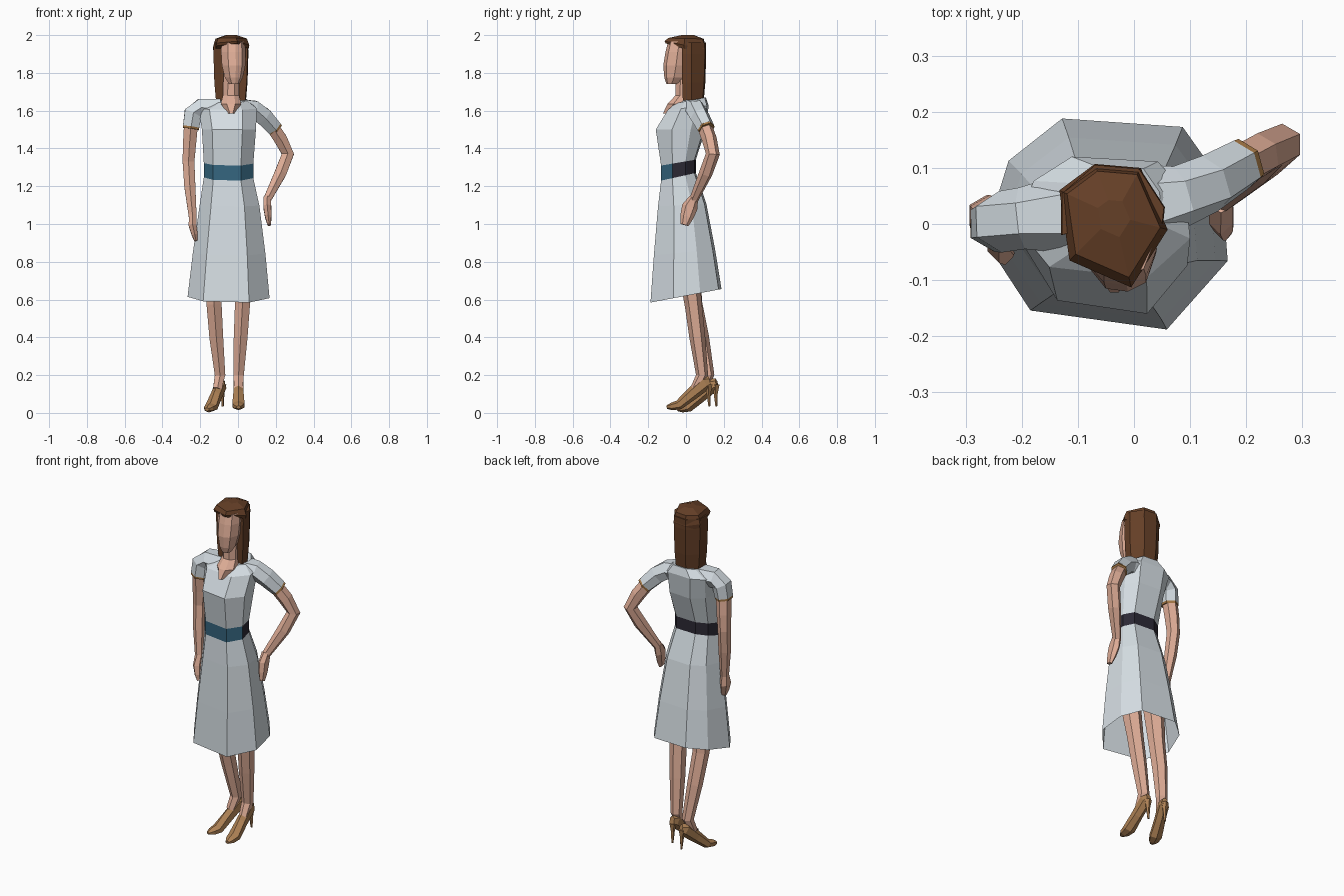
import bpy, bmesh, math
from mathutils import Vector, Matrix

if "Cube" in bpy.data.objects:
    bpy.data.objects.remove(bpy.data.objects["Cube"])


def mat(name, rgb):
    m = bpy.data.materials.new(name)
    m.diffuse_color = (*rgb, 1)
    m.use_nodes = True
    m.node_tree.nodes["Principled BSDF"].inputs["Base Color"].default_value = m.diffuse_color
    return m


SKIN = mat("skin", (.74, .42, .31))
DRESS = mat("pale_grey_fabric", (.66, .72, .76))
HAIR = mat("brown_hair", (.13, .05, .02))
SHOE = mat("tan_leather", (.42, .22, .09))
BLUE = mat("blue_belt", (.035, .13, .21))
DARK = mat("dark_belt", (.025, .022, .035))
TRIM = mat("ochre_trim", (.38, .19, .06))


def loft(name, rings, mats, caps=(True, True), rule=None):
    """Skin a list of equal-length rings of points."""
    bm = bmesh.new()
    vs = [[bm.verts.new(p) for p in r] for r in rings]
    n = len(vs[0])
    for a, b in zip(vs, vs[1:]):
        for i in range(n):
            j = (i + 1) % n
            bm.faces.new((a[i], a[j], b[j], b[i]))
    for on, r in zip(caps, (vs[0], vs[-1])):
        if on:
            bm.faces.new(r)
    bmesh.ops.recalc_face_normals(bm, faces=bm.faces)
    if rule:
        for f in bm.faces:
            f.material_index = rule(f)
    me = bpy.data.meshes.new(name)
    bm.to_mesh(me)
    bm.free()
    for m in mats:
        me.materials.append(m)
    ob = bpy.data.objects.new(name, me)
    bpy.context.collection.objects.link(ob)
    return ob


def tube(name, pts, m, n=6, ref=(0, 1, 0), caps=(True, True)):
    """Limb along points (x, y, z, radius across, radius along ref)."""
    rings = []
    P = [Vector(p[:3]) for p in pts]
    for i, p in enumerate(pts):
        t = (P[min(i + 1, len(P) - 1)] - P[max(i - 1, 0)]).normalized()
        v = Vector(ref)
        v = (v - t * v.dot(t)).normalized()
        u = v.cross(t)
        ru, rv = p[3], p[-1]
        rings.append([P[i] + u * ru * math.cos(a) + v * rv * math.sin(a)
                      for a in (2 * math.pi * (k + .5) / n for k in range(n))])
    return loft(name, rings, [m], caps)


def plan(pattern, cx, cy, rx, ry, z, tilt=0):
    return [(cx + rx * x, cy + ry * y, z + tilt * ry * y) for x, y in pattern]


# dress: one eight-sided outline scaled from hem to neckline, belt coloured by rule
BODY = [(-.62, -.82), (.5, -1), (1, -.35), (.95, .4), (.63, .92), (-.36, 1), (-.8, .6), (-1, -.15)]
sections = [(-.05, 0, .217, .188, .62, .19), (-.047, -.008, .192, .162, .85, .1),
            (-.045, -.02, .158, .128, 1.1, .05), (-.05, -.04, .131, .092, 1.25, .22),
            (-.05, -.04, .131, .092, 1.325, .17), (-.048, -.028, .143, .132, 1.5, 0),
            (-.055, .012, .155, .108, 1.615, .1), (-.04, .025, .09, .08, 1.655, .2)]


def belt_rule(f):
    if 1.24 < f.calc_center_median().z < 1.33:
        return 1 if f.normal.y < -.25 else 2
    return 0


loft("dress", [plan(BODY, *s) for s in sections], [DRESS, BLUE, DARK], (False, True), belt_rule)

# sleeves and their trim bands
sleeves = {
    "left": [(-.10, .02, 1.61, .06, .075), (-.2, .01, 1.615, .055), (-.238, .004, 1.585, .055),
             (-.248, 0, 1.515, .05)],
    "right": [(.0, .03, 1.61, .06, .08), (.085, .05, 1.605, .055), (.135, .072, 1.57, .053),
              (.19, .105, 1.51, .047)]}
for side, pts in sleeves.items():
    tube(side + "_sleeve", pts, DRESS)
    a, b = Vector(pts[-2][:3]), Vector(pts[-1][:3])
    d = (b - a).normalized()
    r = pts[-1][3]
    tube(side + "_sleeve_trim", [(*(b - d * .004), r), (*(b + d * .012), r * .97)], TRIM)

# bare arms with hands
tube("left_arm", [(-.247, 0, 1.55, .043), (-.257, .012, 1.42, .04), (-.262, .016, 1.33, .036),
                  (-.255, .002, 1.2, .034), (-.24, -.018, 1.04, .024)], SKIN)
tube("left_hand", [(-.24, -.018, 1.05, .023), (-.24, -.028, .99, .024, .042),
                   (-.228, -.04, .94, .018, .034), (-.222, -.045, .91, .01, .02)], SKIN)
tube("right_arm", [(.165, .09, 1.54, .04), (.225, .123, 1.45, .04), (.264, .142, 1.37, .037),
                   (.225, .105, 1.27, .036), (.155, .042, 1.13, .024)], SKIN)
tube("right_hand", [(.155, .042, 1.14, .024), (.155, .02, 1.09, .024, .042),
                    (.16, .005, 1.04, .02, .036), (.165, -.008, .995, .01, .022)], SKIN)

# legs, shoes and stiletto heels
feet = {
    "left": ([(-.125, .01, .85, .06), (-.127, .04, .58, .046), (-.115, .08, .4, .042),
              (-.095, .118, .2, .032)], (-.086, .15), (-.165, -.045), 0),
    "right": ([(.035, 0, .85, .06), (.024, .038, .58, .046), (.014, .06, .4, .042),
               (.003, .085, .2, .032)], (.003, .112), (.002, -.102), .012)}
for side, (leg, heel, toe, lift) in feet.items():
    h, t = Vector(heel), Vector(toe)
    q = h.lerp(t, .3)
    tube(side + "_leg", leg + [(q.x, q.y, .125, .026)], SKIN)
    prof = [(-.07, .155, .016, .028), (.05, .148, .03, .04), (.38, .088, .031, .034),
            (.7, .03, .037, .026), (.88, .022, .029, .02), (1, .018, .013, .009)]
    tube(side + "_shoe", [(*h.lerp(t, s), z + lift, a, b) for s, z, a, b in prof],
         SHOE, 6, (0, 0, 1))
    k = h + (h - t).normalized() * .008
    k2 = h + (h - t).normalized() * .012
    tube(side + "_heel", [(*k, .15, .021), (*k, .1, .011), (*k2, .035, .006)], SHOE, 5)

# neck, spreading into the open neckline
OCT = [(math.cos(a), math.sin(a)) for a in (math.pi * (k + .5) / 4 for k in range(8))]
loft("neck", [plan(OCT, *s) for s in [(-.035, -.072, .02, .054, 1.585), (-.037, -.045, .058, .058, 1.635),
     (-.037, -.015, .047, .045, 1.68), (-.035, -.01, .045, .048, 1.8)]], [SKIN])

# head, turned a little to one side
HEX = [(-.55, -.85), (.05, -1), (.6, -.85), (1, -.2), (.8, .8), (-.8, .8), (-1, -.2)]
turn = Matrix.Translation((-.028, -.03, 0)) @ Matrix.Rotation(.15, 4, 'Z')
head = loft("head", [plan(HEX, *s) for s in [(0, -.045, .028, .03, 1.742), (0, -.03, .048, .056, 1.775),
     (0, -.018, .063, .074, 1.84), (0, -.01, .066, .07, 1.91), (0, 0, .062, .066, 1.965)]], [SKIN])
head.data.transform(turn)

# hair: long back section and a cap overhanging the forehead
BACK = [(-.13, .055), (-.07, .107), (.01, .1), (.055, .03), (.05, -.022), (-.09, -.01), (-.13, -.02)]
CAP = [(-.133, .06), (-.07, .107), (.012, .1), (.06, -.01), (-.005, -.113), (-.115, -.065)]


def scaled(pattern, s, z, tilt=0):
    cx, cy = -.035, .015
    return [(cx + (x - cx) * s, cy + (y - cy) * s, z + tilt * y) for x, y in pattern]


loft("long_hair", [scaled(BACK, s, z) for s, z in ((.86, 1.655), (.95, 1.75), (1, 1.9), (.98, 1.96))], [HAIR])
loft("hair_cap", [scaled(CAP, s, z, k) for s, z, k in ((.96, 1.925, -.28), (1, 1.945, -.2),
     (.86, 1.982, -.02), (.3, 2.0, 0))], [HAIR])
